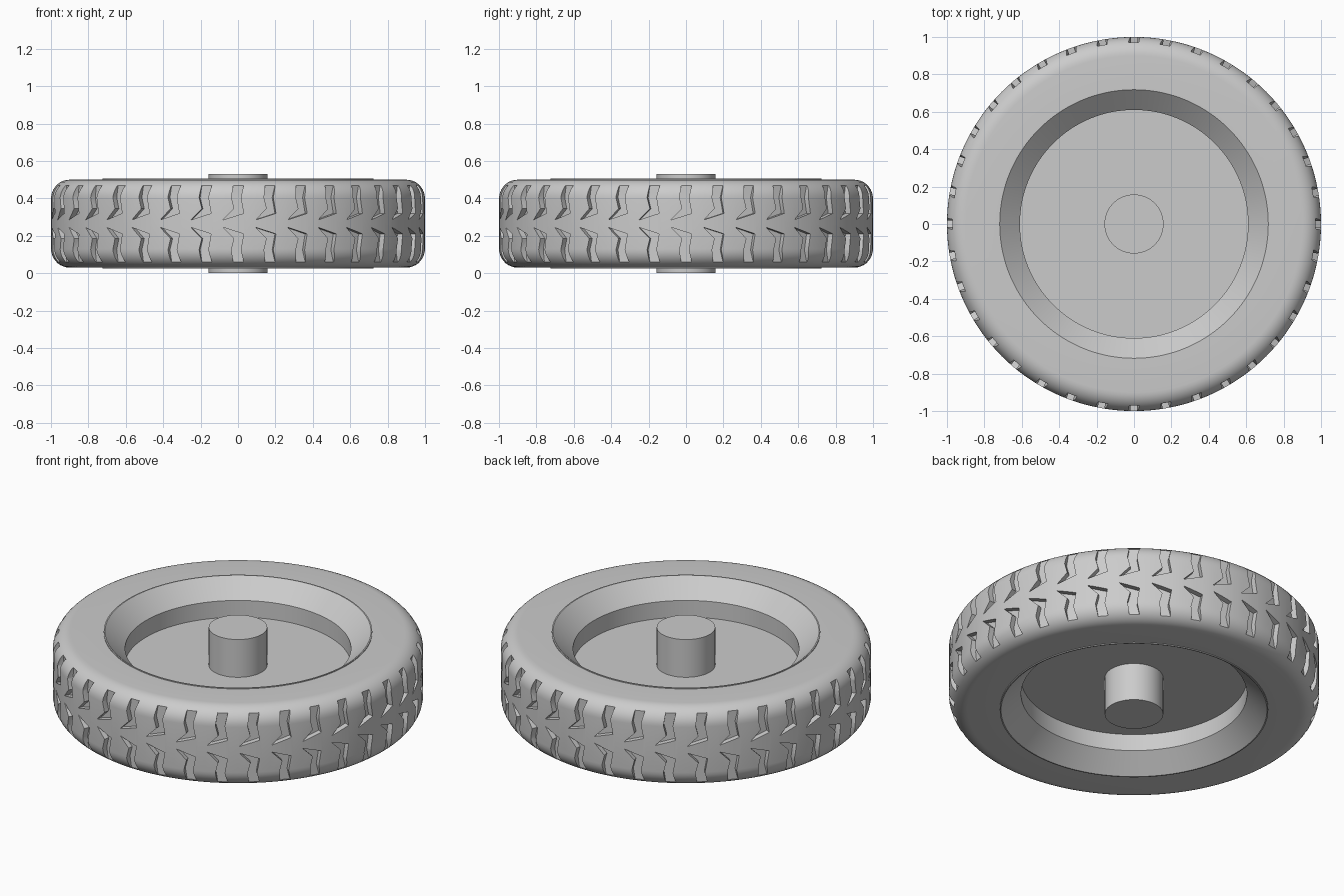
import bpy, bmesh, math
from mathutils import Matrix

if "Cube" in bpy.data.objects:
    bpy.data.objects.remove(bpy.data.objects["Cube"])

MID = 0.265      # height of the wheel's middle plane
SEGMENTS = 144
GROOVES = 36

grey = bpy.data.materials.new("plain grey")
grey.use_nodes = True
grey.diffuse_color = (0.6, 0.6, 0.6, 1)
grey.node_tree.nodes["Principled BSDF"].inputs["Base Color"].default_value = (0.6, 0.6, 0.6, 1)


def add_object(name, bm):
    bmesh.ops.recalc_face_normals(bm, faces=bm.faces)
    mesh = bpy.data.meshes.new(name)
    bm.to_mesh(mesh)
    bm.free()
    mesh.materials.append(grey)
    obj = bpy.data.objects.new(name, mesh)
    bpy.context.collection.objects.link(obj)
    obj.location.z = MID
    return obj


def lathe(name, upper):
    """Revolve an upper half profile (radius, height) and its mirror image."""
    profile = upper + [(r, -h) for r, h in reversed(upper)]
    bm = bmesh.new()
    verts = [bm.verts.new((r, 0, h)) for r, h in profile]
    edges = [bm.edges.new((a, b)) for a, b in zip(verts, verts[1:] + verts[:1])]
    bmesh.ops.spin(bm, geom=verts + edges, cent=(0, 0, 0), axis=(0, 0, 1),
                   angle=math.tau, steps=SEGMENTS, use_merge=False)
    bmesh.ops.remove_doubles(bm, verts=bm.verts, dist=0.0001)
    return add_object(name, bm)


def shade(obj):
    bpy.ops.object.select_all(action="DESELECT")
    obj.select_set(True)
    bpy.context.view_layer.objects.active = obj
    bpy.ops.object.shade_smooth_by_angle(angle=math.radians(30))


# Tyre with rounded shoulders
corner = 0.1
shoulder = [(1 - corner + corner * math.sin(a), 0.235 - corner + corner * math.cos(a))
            for a in (math.radians(t) for t in range(0, 91, 10))]
tyre = lathe("tyre", [(0.72, 0.235)] + shoulder)

# Tread cutters: hooked grooves in two mirrored rows
hook = [(-0.025, 0.205), (-0.035, 0.14), (-0.02, 0.08), (-0.08, 0.02),
        (0.03, 0.055), (0.015, 0.14), (0.03, 0.205)]
bm = bmesh.new()
for i in range(GROOVES):
    turn = Matrix.Rotation(math.tau * i / GROOVES, 4, "Z")
    for side in (1, -1):
        face = bm.faces.new([bm.verts.new((x, -0.967, side * h)) for x, h in hook])
        solid = bmesh.ops.extrude_face_region(bm, geom=[face], use_keep_orig=True)
        outer = [v for v in solid["geom"] if isinstance(v, bmesh.types.BMVert)]
        bmesh.ops.translate(bm, verts=outer, vec=(0, -0.1, 0))
        bmesh.ops.transform(bm, matrix=turn, verts=list(face.verts) + outer)
cutter = add_object("tread_cutter", bm)

cut = tyre.modifiers.new("tread", "BOOLEAN")
cut.operation = "DIFFERENCE"
cut.solver = "EXACT"
cut.object = cutter
bpy.context.view_layer.update()
carved = bpy.data.meshes.new_from_object(tyre.evaluated_get(bpy.context.evaluated_depsgraph_get()))
tyre.modifiers.clear()
tyre.data = carved
bpy.data.objects.remove(cutter)

# Rim: thin lip, sloped flange, short wall and central disc
rim = lathe("rim", [(0, 0.04), (0.61, 0.04), (0.61, 0.14), (0.718, 0.24), (0.725, 0.24)])

# Hub running through the disc
hub = lathe("hub", [(0, 0.265), (0.158, 0.265)])

for part in (tyre, rim, hub):
    shade(part)
